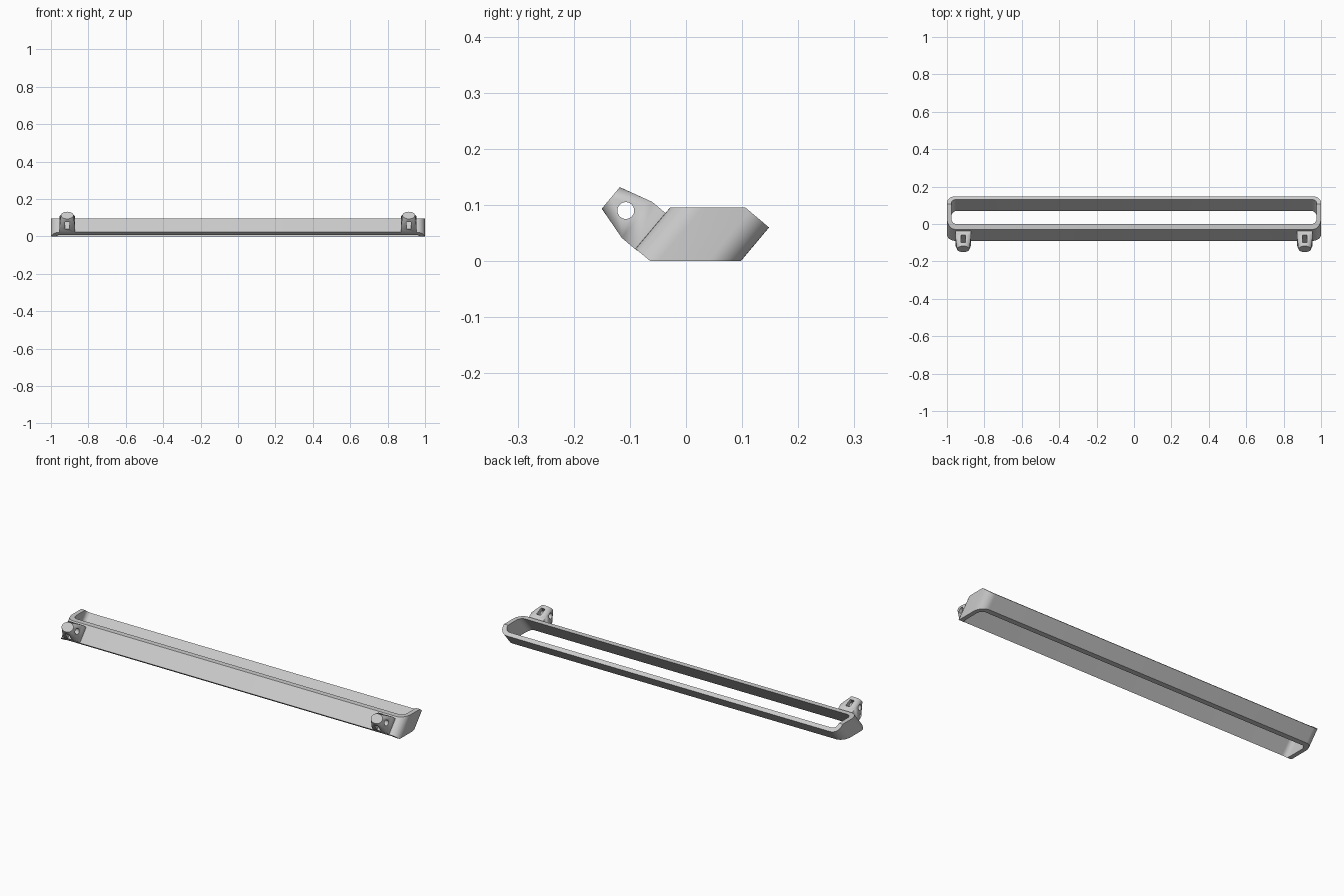
import bpy, bmesh, math
from mathutils import Matrix, Vector

if "Cube" in bpy.data.objects:
    bpy.data.objects.remove(bpy.data.objects["Cube"], do_unlink=True)

TILT = Matrix.Rotation(math.radians(-40), 4, 'X')  # local z runs along the sleeve

grey = bpy.data.materials.new("plain_grey")
grey.use_nodes = True
grey.diffuse_color = (0.6, 0.6, 0.6, 1)
grey.node_tree.nodes["Principled BSDF"].inputs["Base Color"].default_value = (0.6, 0.6, 0.6, 1)


def make(name, bm):
    bmesh.ops.recalc_face_normals(bm, faces=bm.faces)
    mesh = bpy.data.meshes.new(name)
    bm.to_mesh(mesh)
    bm.free()
    mesh.materials.append(grey)
    obj = bpy.data.objects.new(name, mesh)
    bpy.context.collection.objects.link(obj)
    return obj


def activate(obj):
    bpy.ops.object.select_all(action='DESELECT')
    obj.select_set(True)
    bpy.context.view_layer.objects.active = obj


def cut(obj, cutter):
    activate(obj)
    mod = obj.modifiers.new("cut", 'BOOLEAN')
    mod.operation, mod.solver, mod.object = 'DIFFERENCE', 'EXACT', cutter
    bpy.ops.object.modifier_apply(modifier=mod.name)
    bpy.data.objects.remove(cutter, do_unlink=True)


def smooth(obj):
    activate(obj)
    bpy.ops.object.shade_smooth_by_angle(angle=math.radians(25))


def rounded_prism(half_x, p0, p1, radius, z0, z1, steps=10):
    """Rounded rectangle in the tilted frame, extruded along the tilt."""
    bm = bmesh.new()
    ring = []
    mid, half_p = (p0 + p1) / 2, (p1 - p0) / 2
    for k, (sx, sy) in enumerate([(1, 1), (-1, 1), (-1, -1), (1, -1)]):
        for i in range(steps + 1):
            a = math.pi / 2 * (k + i / steps)
            ring.append(bm.verts.new((sx * (half_x - radius) + radius * math.cos(a),
                                      mid + sy * (half_p - radius) + radius * math.sin(a), z0)))
    base = bm.faces.new(ring)
    top = bmesh.ops.extrude_face_region(bm, geom=[base])["geom"]
    bmesh.ops.translate(bm, vec=(0, 0, z1 - z0),
                        verts=[v for v in top if isinstance(v, bmesh.types.BMVert)])
    bm.transform(TILT)
    return bm


# Long slanted sleeve, trimmed level at the bottom and the top
outer = rounded_prism(1.0, -0.083, 0.075, 0.045, -0.041, 0.141)
for height, side in ((0.0, -1), (0.095, 1)):
    hit = bmesh.ops.bisect_plane(outer, geom=outer.verts[:] + outer.edges[:] + outer.faces[:],
                                 plane_co=(0, 0, height), plane_no=(0, 0, side), clear_outer=True)
    rim = [e for e in hit["geom_cut"] if isinstance(e, bmesh.types.BMEdge)]
    bmesh.ops.edgeloop_fill(outer, edges=rim)
sleeve = make("slanted_sleeve", outer)
cut(sleeve, make("sleeve_opening", rounded_prism(0.977, -0.061, 0.053, 0.026, -0.3, 0.4)))
smooth(sleeve)


# Mounting lugs: square root tapering to a round tip, with a cross hole and a slot
def lug(name, x):
    bm = bmesh.new()
    half = 0.042
    for p in (-0.078, -0.114):
        for sx in (-1, 1):
            for sz in (-1, 1):
                bm.verts.new((sx * half, p, sz * half))
    for i in range(32):
        a = math.tau * i / 32
        bm.verts.new((0.033 * math.cos(a), -0.175, 0.025 * math.sin(a)))
    bmesh.ops.convex_hull(bm, input=bm.verts[:])
    bmesh.ops.dissolve_limit(bm, angle_limit=0.01, verts=bm.verts[:], edges=bm.edges[:])
    place = Matrix.Translation((x, 0, 0)) @ TILT
    bm.transform(place)
    obj = make(name, bm)

    hole = bmesh.new()
    bmesh.ops.create_cone(hole, cap_ends=True, segments=32, radius1=0.015, radius2=0.015, depth=0.2,
                          matrix=place @ Matrix.Translation((0, -0.14, 0)) @ Matrix.Rotation(math.pi / 2, 4, 'Y'))
    cut(obj, make("cross_hole", hole))

    slot = bmesh.new()
    bmesh.ops.create_cube(slot, size=1, matrix=place @ Matrix.Translation((0, -0.134, 0))
                          @ Matrix.Diagonal(Vector((0.024, 0.042, 0.2, 1))))
    cut(obj, make("slot_cutter", slot))
    smooth(obj)


for side, x in (("left", 0.913), ("right", -0.913)):
    lug(side + "_mounting_lug", x)
